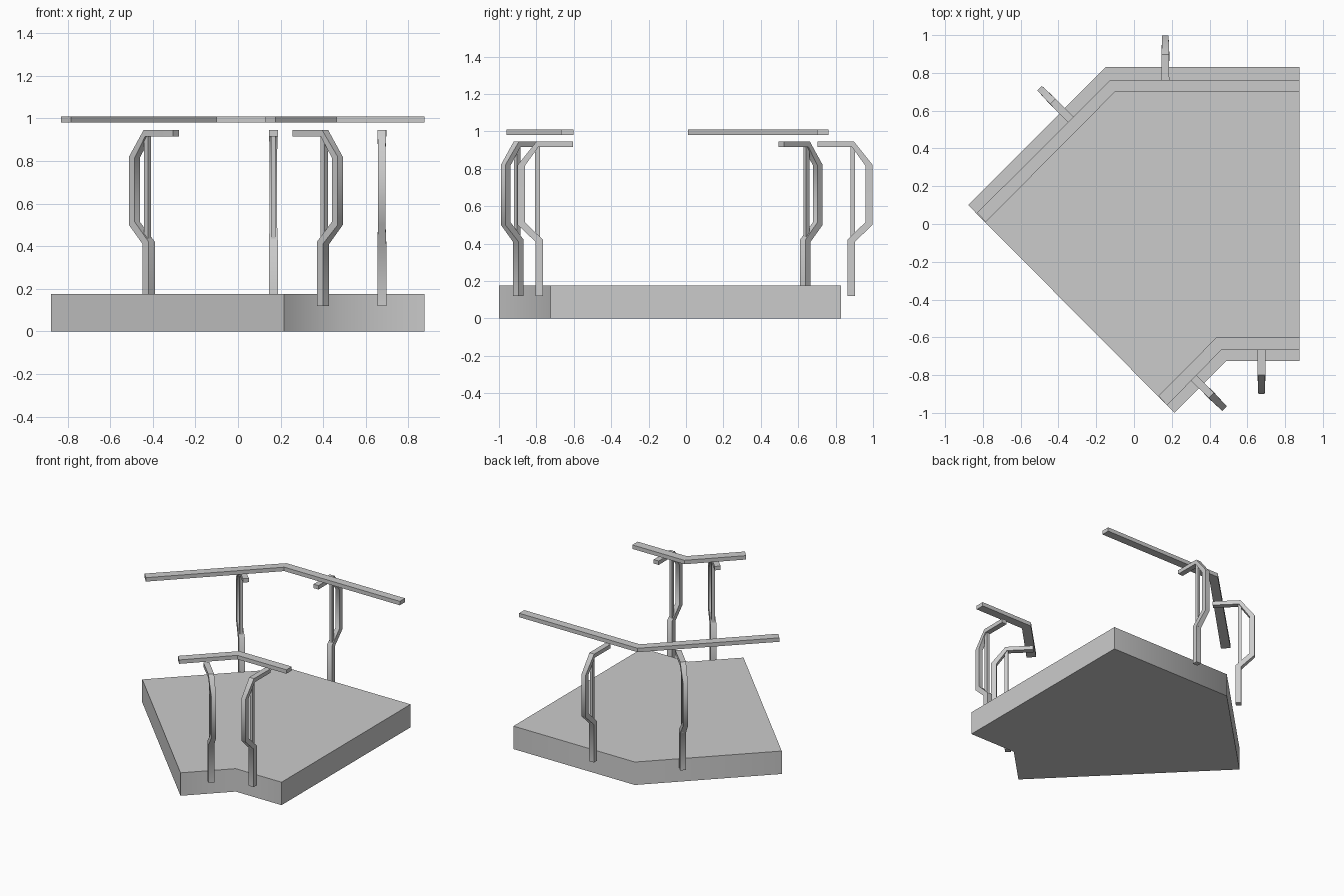
import bpy, bmesh
from math import radians
from mathutils import Vector

if "Cube" in bpy.data.objects:
    bpy.data.objects.remove(bpy.data.objects["Cube"])


def make_object(name, verts, faces, smooth=False):
    mesh = bpy.data.meshes.new(name)
    mesh.from_pydata(verts, [], faces)
    bm = bmesh.new()
    bm.from_mesh(mesh)
    bmesh.ops.recalc_face_normals(bm, faces=bm.faces)
    bm.to_mesh(mesh)
    bm.free()
    obj = bpy.data.objects.new(name, mesh)
    bpy.context.collection.objects.link(obj)
    if smooth:
        bpy.ops.object.select_all(action='DESELECT')
        obj.select_set(True)
        bpy.context.view_layer.objects.active = obj
        bpy.ops.object.shade_smooth_by_angle(angle=radians(50))
    return obj


def prism(name, outline, z0, z1, smooth=False):
    n = len(outline)
    verts = [(x, y, z) for z in (z0, z1) for x, y in outline]
    faces = [list(range(n)), list(range(n, 2 * n))]
    faces += [(i, (i + 1) % n, (i + 1) % n + n, i + n) for i in range(n)]
    return make_object(name, verts, faces, smooth)


def loft(name, stations, tip, out):
    # stations: outer u, outer z, inner u, inner z, width; u runs outward from the tip
    out = Vector((*out, 0)).normalized()
    side = Vector((-out.y, out.x, 0))
    origin = Vector((*tip, 0))
    verts, faces = [], []
    for uo, zo, ui, zi, w in stations:
        for u, z, s in ((uo, zo, -1), (uo, zo, 1), (ui, zi, 1), (ui, zi, -1)):
            verts.append(origin + out * u + side * (s * w / 2) + Vector((0, 0, z)))
    for k in range(len(stations) - 1):
        a = 4 * k
        faces += [(a + i, a + (i + 1) % 4, a + 4 + (i + 1) % 4, a + 4 + i) for i in range(4)]
    last = len(verts) - 4
    faces += [(0, 1, 2, 3), (last, last + 1, last + 2, last + 3)]
    return make_object(name, verts, faces, True)


# Slab
prism("base_slab", [(0.875, 0.83), (-0.15, 0.83), (-0.878, 0.10),
                    (0.215, -1.0), (0.488, -0.725), (0.875, -0.725)], 0, 0.175, True)

# Bent hand rails
prism("back_rail", [(0.875, 0.762), (-0.125, 0.762), (-0.83, 0.06),
                    (-0.785, 0.01), (-0.10, 0.70), (0.875, 0.70)], 0.98, 1.01)
prism("front_rail", [(0.875, -0.602), (0.435, -0.602), (0.13, -0.91),
                     (0.175, -0.96), (0.462, -0.667), (0.875, -0.667)], 0.98, 1.01)

# Bracket posts: bowed arm plus a slim upright inside the bow
bow = [(-0.095, 0.12, -0.135, 0.12, 0.042),
       (-0.095, 0.41, -0.135, 0.42, 0.042),
       (0.0, 0.50, -0.038, 0.515, 0.034),
       (0.0, 0.82, -0.038, 0.815, 0.034),
       (-0.10, 0.945, -0.11, 0.915, 0.040),
       (-0.295, 0.945, -0.295, 0.915, 0.042)]
upright = [(-0.094, 0.41, -0.119, 0.41, 0.022),
           (-0.094, 0.92, -0.119, 0.92, 0.022)]
posts = {"back": ((0.166, 0.998), (0, 1)),
         "back_left": ((-0.50, 0.719), (-1, 1)),
         "front_diagonal": ((0.48, -0.978), (1, -1)),
         "front": ((0.675, -0.90), (0, -1))}
for label, (tip, out) in posts.items():
    loft(label + "_post", bow, tip, out)
    loft(label + "_upright", upright, tip, out)
